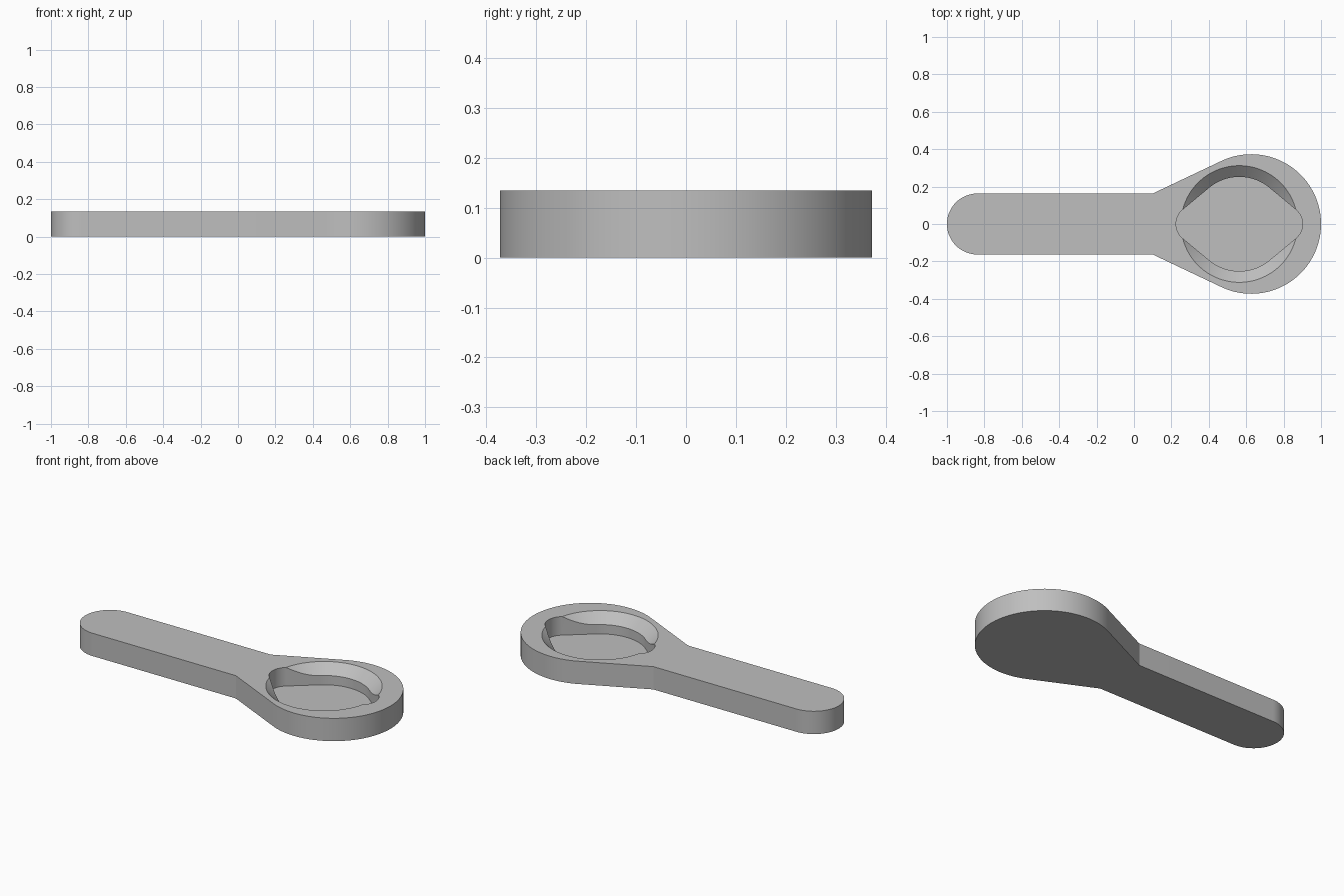
import bpy, bmesh
from math import cos, sin, acos, asin, atan2, hypot, pi, radians

cube = bpy.data.objects.get("Cube")
if cube:
    bpy.data.objects.remove(cube, do_unlink=True)

HEIGHT = 0.135
HEAD_X, HEAD_R = 0.627, 0.373
GRIP_R, NECK_X = 0.163, 0.1
RECESS_X, RIM_R, POCKET_R = 0.563, 0.312, 0.252
BEVEL_DEPTH, POCKET_DEPTH = 0.055, 0.11
TIP_R, TIP_REACH = 0.1, 0.338


def arc(cx, radius, start, end, steps):
    return [(cx + radius * cos(start + (end - start) * i / steps),
             radius * sin(start + (end - start) * i / steps))
            for i in range(steps + 1)]


def mirrored(half):
    """Close an upper half outline, which runs from +x to -x, below the x axis."""
    return half + [(x, -y) for x, y in reversed(half[1:-1])]


def link(name, bm):
    bmesh.ops.recalc_face_normals(bm, faces=bm.faces[:])
    mesh = bpy.data.meshes.new(name)
    bm.to_mesh(mesh)
    bm.free()
    obj = bpy.data.objects.new(name, mesh)
    bpy.context.collection.objects.link(obj)
    return obj


def prism(name, outline, bottom, top):
    bm = bmesh.new()
    base = bm.faces.new([bm.verts.new((x, y, bottom)) for x, y in outline])
    grown = bmesh.ops.extrude_face_region(bm, geom=[base], use_keep_orig=True)
    verts = [v for v in grown["geom"] if isinstance(v, bmesh.types.BMVert)]
    bmesh.ops.translate(bm, verts=verts, vec=(0, 0, top - bottom))
    return link(name, bm)


# Flat handle: round head, straight tangent shoulders, rounded grip
dx = NECK_X - HEAD_X
tangent = atan2(GRIP_R, dx) - acos(HEAD_R / hypot(dx, GRIP_R))
half = arc(HEAD_X, HEAD_R, 0, tangent, 48) + [(NECK_X, GRIP_R)]
half += arc(GRIP_R - 1, GRIP_R, pi / 2, pi, 32)
handle = prism("handle", mirrored(half), 0, HEIGHT)

# Sloping rim cutter, extended past both ends along the same slope
slope = (RIM_R - POCKET_R) / BEVEL_DEPTH
over = 0.02
bm = bmesh.new()
bmesh.ops.create_cone(bm, cap_ends=True, segments=96,
                      radius1=POCKET_R - slope * over, radius2=RIM_R + slope * over,
                      depth=BEVEL_DEPTH + 2 * over)
bmesh.ops.translate(bm, verts=bm.verts[:],
                    vec=(RECESS_X, 0, HEIGHT - BEVEL_DEPTH / 2))
rim_cutter = link("rim_cutter", bm)

# Pocket cutter: a circle drawn out to a rounded tip at either end
offset = TIP_REACH - TIP_R
join = pi / 2 - asin((POCKET_R - TIP_R) / offset)
half = arc(RECESS_X + offset, TIP_R, 0, join, 12)
half += arc(RECESS_X, POCKET_R, join, pi - join, 36)
half += arc(RECESS_X - offset, TIP_R, pi - join, pi, 12)
pocket_cutter = prism("pocket_cutter", mirrored(half), HEIGHT - POCKET_DEPTH, HEIGHT + 0.05)

# Cut the recess
bpy.ops.object.select_all(action="DESELECT")
handle.select_set(True)
bpy.context.view_layer.objects.active = handle
for cutter in (rim_cutter, pocket_cutter):
    cutter.hide_render = True
    mod = handle.modifiers.new(cutter.name, "BOOLEAN")
    mod.operation = "DIFFERENCE"
    mod.solver = "EXACT"
    mod.object = cutter
    bpy.ops.object.modifier_apply(modifier=mod.name)
    bpy.data.objects.remove(cutter, do_unlink=True)

# Grey finish
grey = bpy.data.materials.new("plain grey")
grey.use_nodes = True
grey.diffuse_color = (0.52, 0.52, 0.52, 1)
grey.node_tree.nodes["Principled BSDF"].inputs["Base Color"].default_value = grey.diffuse_color
handle.data.materials.clear()
handle.data.materials.append(grey)
bpy.ops.object.shade_smooth_by_angle(angle=radians(22))
